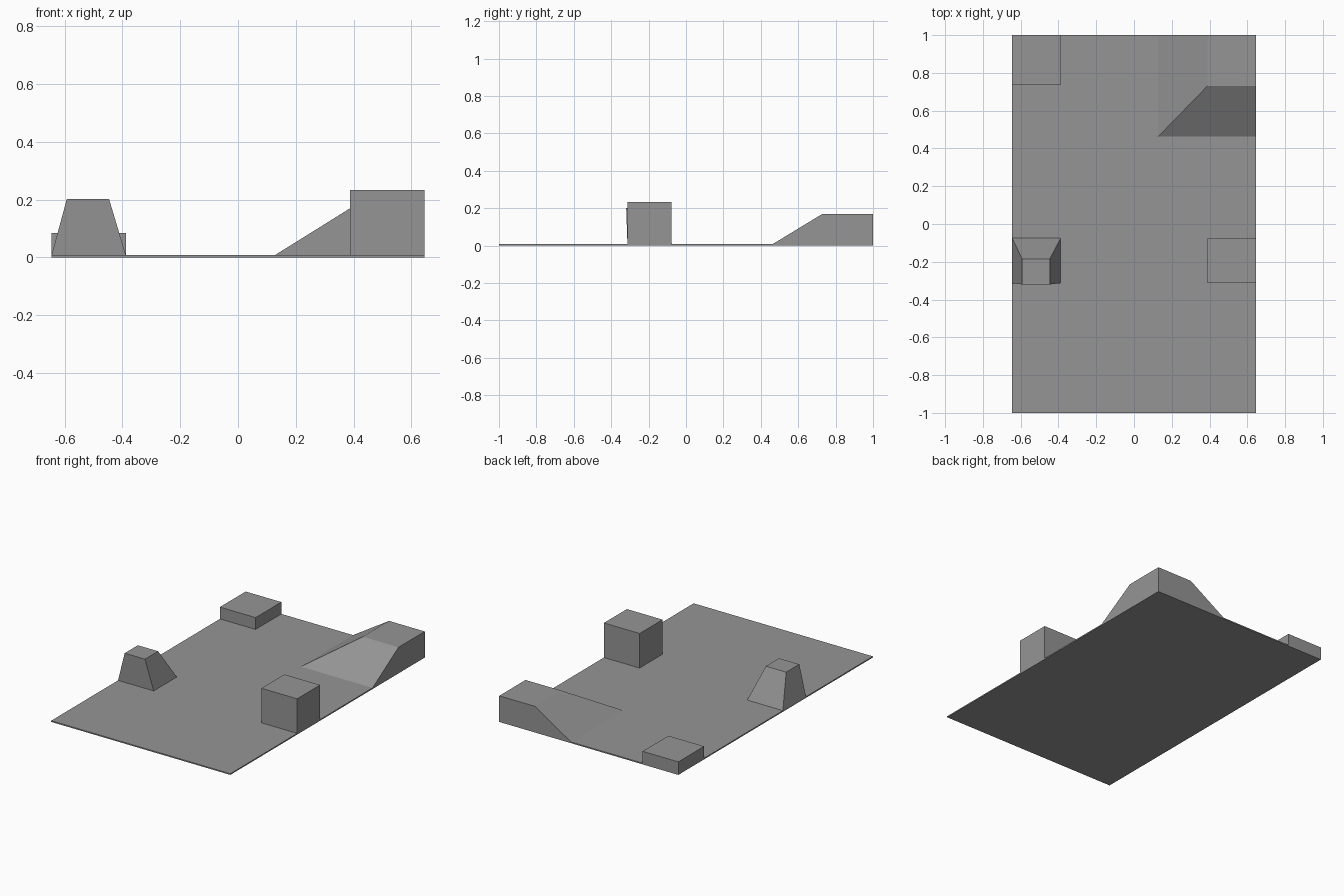
import bpy

cube = bpy.data.objects.get("Cube")
if cube:
    bpy.data.objects.remove(cube, do_unlink=True)

grey = bpy.data.materials.new("plain_grey")
grey.use_nodes = True
colour = (0.3, 0.3, 0.3, 1)
grey.diffuse_color = colour
grey.node_tree.nodes["Principled BSDF"].inputs["Base Color"].default_value = colour


def block(name, base, top, z0, z1):
    """Flat-topped solid between two rectangles given as (x0, x1, y0, y1)."""
    verts = []
    for (x0, x1, y0, y1), z in ((base, z0), (top, z1)):
        verts += [(x0, y0, z), (x1, y0, z), (x1, y1, z), (x0, y1, z)]
    sides = [(i, (i + 1) % 4, (i + 1) % 4 + 4, i + 4) for i in range(4)]
    mesh = bpy.data.meshes.new(name)
    mesh.from_pydata(verts, [], [(3, 2, 1, 0), (4, 5, 6, 7)] + sides)
    mesh.materials.append(grey)
    obj = bpy.data.objects.new(name, mesh)
    bpy.context.scene.collection.objects.link(obj)
    return obj


EDGE = 0.645     # half width of the floor
INNER = 0.388    # inner side of the corner blocks
FLOOR = 0.008    # floor thickness

# Thin floor slab
slab = (-EDGE, EDGE, -1, 1)
block("floor", slab, slab, 0, FLOOR)

# Tall block on the left edge
tall = (INNER, EDGE, -0.313, -0.077)
block("tall_block", tall, tall, FLOOR, 0.233)

# Low block in the back right corner
low = (-EDGE, -INNER, 0.735, 1)
block("low_block", low, low, FLOOR, 0.085)

# Tapered block on the right edge, its front almost upright
block("tapered_block", (-EDGE, -INNER, -0.313, -0.075),
      (-0.592, -0.446, -0.32, -0.185), FLOOR, 0.202)

# Raised back left corner with two sloping sides
block("corner_ramp", (0.128, EDGE, 0.463, 1),
      (INNER, EDGE, 0.73, 1), FLOOR, 0.17)
